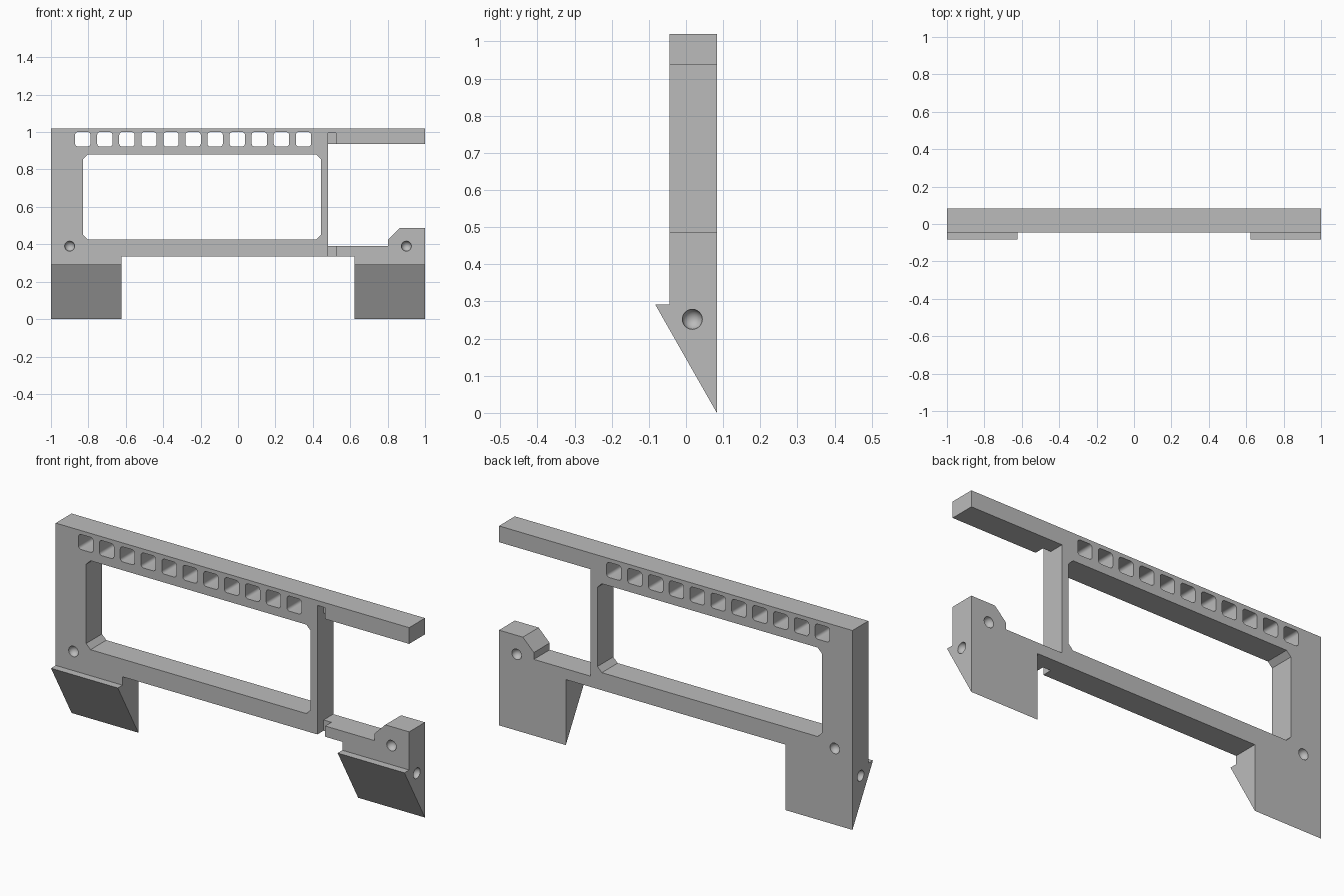
import bpy
import bmesh
import math
from mathutils import Matrix, Vector

if "Cube" in bpy.data.objects:
    bpy.data.objects.remove(bpy.data.objects["Cube"])

FRONT, BACK, WEDGE = -0.045, 0.083, -0.083
TOP, BEAM, LEG_TOP, LEG_W = 1.02, 0.335, 0.292, 0.378

grey = bpy.data.materials.new("plain_grey")
grey.use_nodes = True
grey.diffuse_color = (0.5, 0.5, 0.5, 1)
grey.node_tree.nodes["Principled BSDF"].inputs["Base Color"].default_value = (0.5, 0.5, 0.5, 1)


def make_object(name, bm):
    bmesh.ops.recalc_face_normals(bm, faces=bm.faces)
    mesh = bpy.data.meshes.new(name)
    bm.to_mesh(mesh)
    bm.free()
    mesh.materials.append(grey)
    obj = bpy.data.objects.new(name, mesh)
    bpy.context.collection.objects.link(obj)
    return obj


def prism(name, points, offset):
    """Extrude a closed outline along an offset."""
    bm = bmesh.new()
    face = bm.faces.new([bm.verts.new(p) for p in points])
    new = bmesh.ops.extrude_face_region(bm, geom=[face])["geom"]
    bmesh.ops.translate(bm, vec=offset, verts=[v for v in new if isinstance(v, bmesh.types.BMVert)])
    return make_object(name, bm)


def slab(name, outline, y0=FRONT, y1=BACK):
    return prism(name, [(x, y0, z) for x, z in outline], Vector((0, y1 - y0, 0)))


def rounded_rect(x0, x1, z0, z1, r, steps):
    pts = []
    corners = ((x1 - r, z1 - r), (x0 + r, z1 - r), (x0 + r, z0 + r), (x1 - r, z0 + r))
    for i, (cx, cz) in enumerate(corners):
        for k in range(steps + 1):
            a = math.pi / 2 * (i + k / steps)
            pts.append((cx + r * math.cos(a), cz + r * math.sin(a)))
    return pts


def combine(target, tool, operation):
    mod = target.modifiers.new("combine", "BOOLEAN")
    mod.operation, mod.object, mod.solver = operation, tool, "EXACT"
    bpy.context.view_layer.objects.active = target
    bpy.ops.object.modifier_apply(modifier=mod.name)
    bpy.data.objects.remove(tool)


# Frame outline with the open right side and both arms
frame = slab("bracket_frame", [
    (-1, LEG_TOP), (LEG_W - 1, LEG_TOP), (LEG_W - 1, BEAM), (1 - LEG_W, BEAM),
    (1 - LEG_W, LEG_TOP), (1, LEG_TOP), (1, 0.487), (0.865, 0.487), (0.803, 0.425),
    (0.803, 0.39), (0.481, 0.39), (0.481, 0.937), (1, 0.937), (1, TOP), (-1, TOP)])

# Wedge feet
for x in (-1, 1 - LEG_W):
    foot = prism("wedge_foot", [(x, WEDGE, LEG_TOP), (x, BACK, LEG_TOP), (x, BACK, 0)],
                 Vector((LEG_W, 0, 0)))
    combine(frame, foot, "UNION")

# Large window with chamfered corners
combine(frame, slab("window_cutter", rounded_rect(-0.828, 0.443, 0.425, 0.88, 0.025, 1),
                    -0.2, 0.2), "DIFFERENCE")

# Row of small rounded openings
for i in range(11):
    x = -0.83 + 0.118 * i
    cutter = slab("slot_cutter", rounded_rect(x - 0.041, x + 0.041, 0.923, 1.0, 0.015, 4), -0.2, 0.2)
    combine(frame, cutter, "DIFFERENCE")

# Shallow notches where the arms meet the column
for z0, z1 in ((0.3, 0.45), (0.9, 0.995)):
    notch = [(0.481, z0), (0.525, z0), (0.525, z1), (0.481, z1)]
    combine(frame, slab("notch_cutter", notch, -0.2, FRONT + 0.05), "DIFFERENCE")

# Round dimples on the front, back and outer sides
for side in (-1, 1):
    for place in ((0.9 * side, FRONT, 0.39), (0.9 * side, BACK, 0.39), (side, 0.017, 0.252)):
        bm = bmesh.new()
        bmesh.ops.create_uvsphere(bm, u_segments=24, v_segments=12, radius=0.027,
                                  matrix=Matrix.Translation(place))
        combine(frame, make_object("dimple_cutter", bm), "DIFFERENCE")

bpy.ops.object.select_all(action="DESELECT")
frame.select_set(True)
bpy.context.view_layer.objects.active = frame
bpy.ops.object.shade_smooth_by_angle(angle=math.radians(25))
